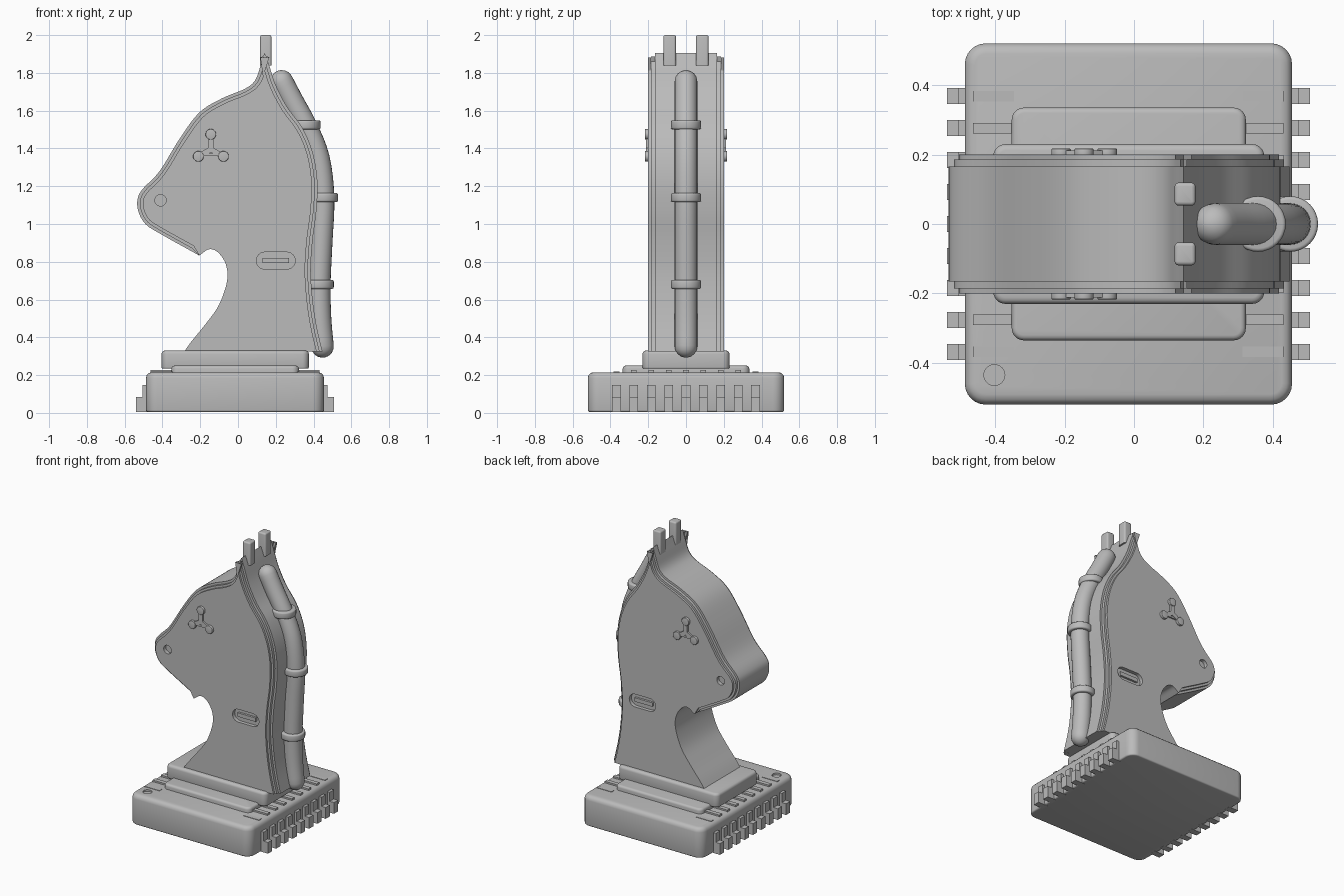
import bpy, bmesh, math
from mathutils import Vector, Matrix

default = bpy.data.objects.get("Cube")
if default:
    bpy.data.objects.remove(default, do_unlink=True)

GREY = (0.5, 0.5, 0.5, 1)
grey = bpy.data.materials.new("plain grey")
grey.use_nodes = True
grey.diffuse_color = GREY
grey.node_tree.nodes["Principled BSDF"].inputs["Base Color"].default_value = GREY


def finish(name, bm, smooth=True):
    bmesh.ops.recalc_face_normals(bm, faces=bm.faces)
    mesh = bpy.data.meshes.new(name)
    bm.to_mesh(mesh)
    bm.free()
    mesh.materials.append(grey)
    obj = bpy.data.objects.new(name, mesh)
    bpy.context.collection.objects.link(obj)
    if smooth:
        shade(obj)
    return obj


def shade(obj):
    bpy.ops.object.select_all(action='DESELECT')
    obj.select_set(True)
    bpy.context.view_layer.objects.active = obj
    bpy.ops.object.shade_smooth_by_angle(angle=math.radians(32))


def box(name, lo, hi, corner=0, top=0, bottom=0):
    """Box with rounded upright corners and softened rims."""
    bm = bmesh.new()
    bmesh.ops.create_cube(bm, size=1)
    lo, hi = Vector(lo), Vector(hi)
    for v in bm.verts:
        v.co = [l + (c + 0.5) * (h - l) for l, h, c in zip(lo, hi, v.co)]
    if corner:
        upright = [e for e in bm.edges if abs(e.verts[0].co.z - e.verts[1].co.z) > 1e-4]
        bmesh.ops.bevel(bm, geom=upright, offset=corner, segments=6, profile=0.5, affect='EDGES')
    for z, width in ((hi.z, top), (lo.z, bottom)):
        if width:
            rim = [e for e in bm.edges if all(abs(v.co.z - z) < 1e-5 for v in e.verts)]
            bmesh.ops.bevel(bm, geom=rim, offset=width, segments=3, profile=0.5, affect='EDGES')
    return finish(name, bm, corner or top)


def cylinder(name, centre, radius, depth, axis='Z', bevel=0):
    bm = bmesh.new()
    turn = Matrix.Rotation(math.pi / 2, 4, 'X') if axis == 'Y' else Matrix()
    bmesh.ops.create_cone(bm, cap_ends=True, segments=32, radius1=radius, radius2=radius,
                          depth=depth, matrix=Matrix.Translation(centre) @ turn)
    if bevel:
        rims = [e for e in bm.edges if any(len(f.verts) > 4 for f in e.link_faces)]
        bmesh.ops.bevel(bm, geom=rims, offset=bevel, segments=3, profile=0.5, affect='EDGES')
    return finish(name, bm)


def capsule(name, a, b, radius, y0, y1):
    """Round-ended bar between two (x, z) points, from y0 to y1."""
    a, b = Vector(a), Vector(b)
    d = b - a
    start = math.atan2(d.y, d.x) + math.pi / 2
    outline = []
    for i in range(26):
        t = start + math.pi * (i if i < 13 else i - 1) / 12
        outline.append((a if i < 13 else b) + radius * Vector((math.cos(t), math.sin(t))))
    bm = bmesh.new()
    face = bm.faces.new([bm.verts.new((p.x, y0, p.y)) for p in outline])
    new = bmesh.ops.extrude_face_region(bm, geom=[face])["geom"]
    bmesh.ops.translate(bm, verts=[v for v in new if isinstance(v, bmesh.types.BMVert)],
                        vec=(0, y1 - y0, 0))
    return finish(name, bm)


def cut(target, cutter):
    cutter.hide_render = True
    mod = target.modifiers.new("cut", 'BOOLEAN')
    mod.operation, mod.solver, mod.object = 'DIFFERENCE', 'EXACT', cutter
    bpy.context.view_layer.objects.active = target
    bpy.ops.object.modifier_apply(modifier=mod.name)
    bpy.data.objects.remove(cutter, do_unlink=True)


def spline(points, steps=5):
    """Smooth path through the points."""
    p = [Vector(q) for q in points]
    p = [2 * p[0] - p[1]] + p + [2 * p[-1] - p[-2]]
    out = []
    for a, b, c, d in zip(p, p[1:], p[2:], p[3:]):
        for i in range(steps):
            t = i / steps
            out.append(0.5 * (2 * b + (c - a) * t + (2 * a - 5 * b + 4 * c - d) * t * t
                              + (3 * b - a - 3 * c + d) * t ** 3))
    return out + [p[-2]]


# Stepped base
base = box("base", (-0.487, -0.52, 0.005), (0.455, 0.52, 0.215), 0.06, 0.03, 0.01)
cut(base, cylinder("screw_cutter", (-0.402, -0.435, 0.215), 0.03, 0.024))
shade(base)
box("lower_step", (-0.352, -0.335, 0.205), (0.322, 0.335, 0.25), 0.035, 0.015)
box("upper_step", (-0.405, -0.23, 0.235), (0.375, 0.23, 0.33), 0.035, 0.018, 0.006)

# Comb of stepped fins with strips above them
for i in range(-4, 5):
    y = i * 0.092
    strip_top = 0.218 if abs(i) == 4 else 0.226
    for side, sx in (("right", -1), ("left", 1)):
        def span(a, b):
            return sorted((-0.016 + sx * a, -0.016 + sx * b))
        for part, reach, top in (("outer", 0.523, 0.083), ("inner", 0.49, 0.147)):
            x0, x1 = span(0.45, reach)
            box(f"{side}_{part}_fin", (x0, y - 0.023, 0.004), (x1, y + 0.023, top))
        x0, x1 = span(0.329, 0.447)
        box(f"{side}_strip", (x0, y - 0.015, 0.195), (x1, y + 0.015, strip_top))

# Head outline in (x, z): throat, face up to the ear tip, back of the neck
throat = [(-0.285, 0.325), (-0.245, 0.38), (-0.18, 0.46), (-0.11, 0.555), (-0.07, 0.65),
          (-0.055, 0.73), (-0.07, 0.80), (-0.11, 0.853), (-0.155, 0.866), (-0.205, 0.833)]
face_line = [(-0.205, 0.833), (-0.415, 0.95), (-0.49, 1.0), (-0.527, 1.065), (-0.532, 1.13),
             (-0.505, 1.185), (-0.415, 1.28), (-0.31, 1.45), (-0.205, 1.59), (-0.085, 1.665),
             (0.035, 1.715), (0.09, 1.76), (0.12, 1.84), (0.142, 1.905)]
nape = [(0.142, 1.905), (0.165, 1.84), (0.2, 1.735), (0.26, 1.62), (0.34, 1.51), (0.395, 1.38),
        (0.42, 1.23), (0.415, 1.07), (0.395, 0.915), (0.385, 0.755), (0.395, 0.6),
        (0.415, 0.465), (0.447, 0.325)]
front = spline(throat)
outline = front[:-1] + spline(face_line)[:-1] + spline(nape)


def inset(d):
    """Outline moved inwards, except along the throat."""
    out = []
    for i, p in enumerate(outline):
        if i < len(front):
            out.append(p.copy())
            continue
        u = (p - outline[i - 1]).normalized()
        w = (outline[i + 1] - p).normalized() if i + 1 < len(outline) else u
        n1, n2 = Vector((u.y, -u.x)), Vector((w.y, -w.x))
        n = (n1 + n2).normalized()
        q = p + n * d / max(n.dot(n1), 0.33)
        if i + 1 == len(outline):
            q.y = p.y
        out.append(q)
    return out


bm = bmesh.new()
layers = [(0.165, 0), (0.165, 0.015), (0.185, 0.015), (0.185, 0.03), (0.2, 0.03)]
loops = []
for y, d in [(-y, d) for y, d in reversed(layers)] + layers:
    loops.append([bm.verts.new((q.x, y, q.y)) for q in inset(d)])
for a, b in zip(loops, loops[1:]):
    for i in range(len(a)):
        j = (i + 1) % len(a)
        bm.faces.new((a[i], a[j], b[j], b[i]))
bm.faces.new(loops[0])
bm.faces.new(loops[-1])
bmesh.ops.remove_doubles(bm, verts=bm.verts, dist=1e-5)
head = finish("head", bm, False)

# Side details: nostril, slotted vent and three-armed ornament
for s in (-1, 1):
    cut(head, cylinder("nostril_cutter", (-0.41, s * 0.2, 1.125), 0.03, 0.05, 'Y'))
    cut(head, capsule("vent_cutter", (0.142, 0.806), (0.258, 0.806), 0.045, s * 0.175, s * 0.23))
    box("vent_bar", (0.13, min(s * 0.17, s * 0.19), 0.793), (0.27, max(s * 0.17, s * 0.19), 0.82))
    hub = (-0.144, 1.395)
    for x, z in ((-0.144, 1.475), (-0.21, 1.358), (-0.077, 1.358)):
        cylinder("ornament_knob", (x, s * 0.205, z), 0.028, 0.024, 'Y', 0.003)
        capsule("ornament_arm", hub, (x, z), 0.014, s * 0.19, s * 0.212)
    box("ornament_bar", (-0.175, min(s * 0.19, s * 0.21), 1.36),
        (-0.113, max(s * 0.19, s * 0.21), 1.372))
shade(head)

# Ear posts
for name, y in (("front_ear", -0.086), ("back_ear", 0.086)):
    box(name, (0.117, y - 0.033, 1.84), (0.177, y + 0.033, 2.0), 0.012, 0.01)

# Mane tube with domed ends, swept along a path in the middle plane
R = 0.06
path = spline([(0.447, 0.352), (0.434, 0.5), (0.43, 0.68), (0.44, 0.9), (0.45, 1.14),
               (0.425, 1.35), (0.36, 1.515), (0.29, 1.645), (0.232, 1.755)], 4)
t0, t1 = (path[0] - path[1]).normalized(), (path[-1] - path[-2]).normalized()
rings = [(path[0] + t0 * R * math.sin(a), R * math.cos(a)) for a in (1.45, 1.1, 0.7, 0.35)]
rings += [(p, R) for p in path]
rings += [(path[-1] + t1 * R * math.sin(a), R * math.cos(a)) for a in (0.35, 0.7, 1.1, 1.45)]
bm = bmesh.new()
previous = None
for i, (c, r) in enumerate(rings):
    t = (rings[min(i + 1, len(rings) - 1)][0] - rings[max(i - 1, 0)][0]).normalized()
    ring = []
    for k in range(24):
        a = math.tau * k / 24
        ring.append(bm.verts.new((c.x + t.y * r * math.cos(a), r * math.sin(a),
                                  c.y - t.x * r * math.cos(a))))
    if previous:
        for k in range(24):
            m = (k + 1) % 24
            bm.faces.new((previous[k], previous[m], ring[m], ring[k]))
    else:
        bm.faces.new(ring)
    previous = ring
bm.faces.new(previous)
finish("mane_tube", bm)

# Clamps around the tube
for x, z in ((0.357, 1.525), (0.45, 1.14), (0.427, 0.68)):
    cylinder("mane_clamp", (x, 0, z), 0.08, 0.048, 'Z', 0.01)
